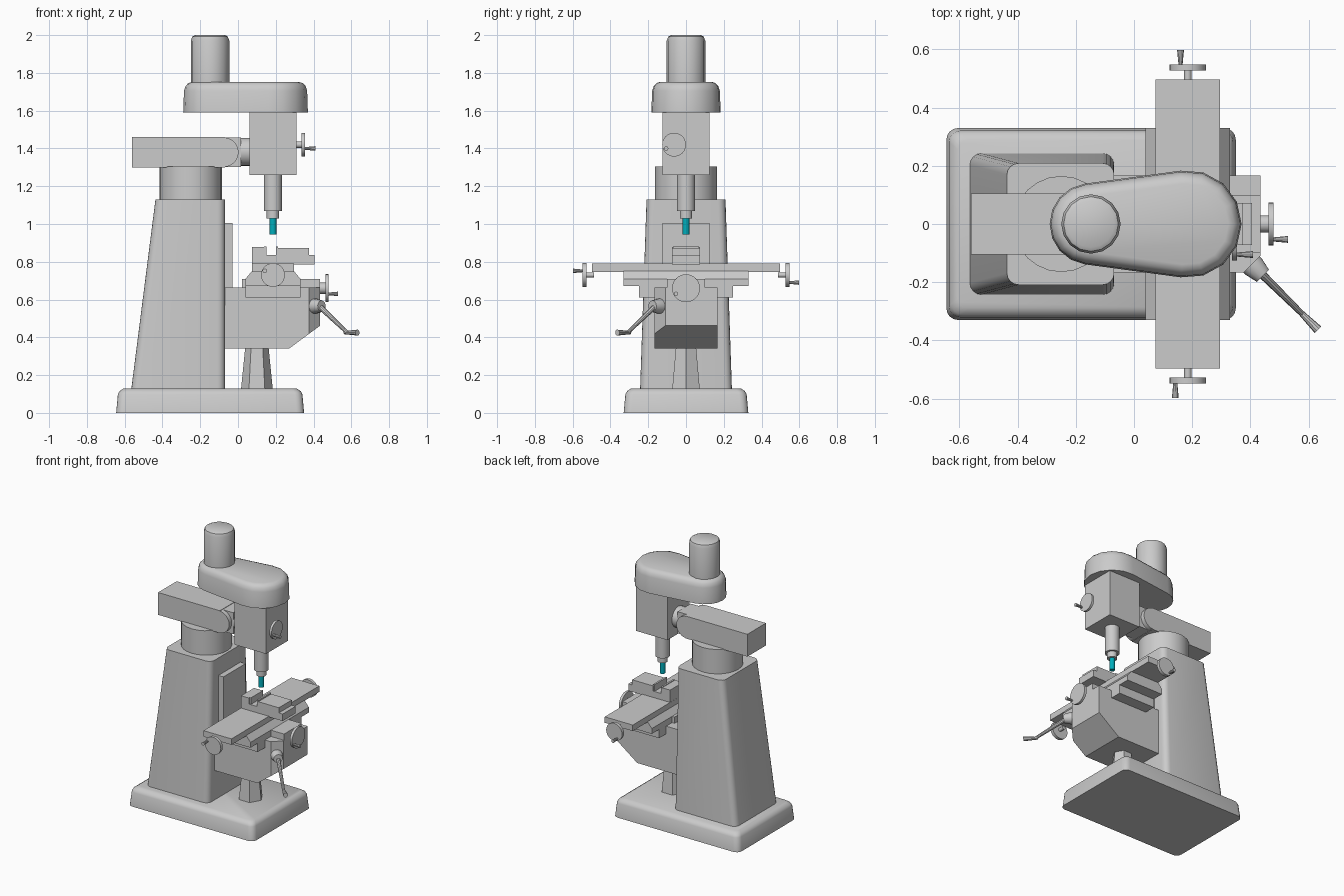
import bpy, bmesh
from math import cos, sin, pi, acos
from mathutils import Vector

if "Cube" in bpy.data.objects:
    bpy.data.objects.remove(bpy.data.objects["Cube"])


def finish(name, bm, smooth=True):
    bmesh.ops.recalc_face_normals(bm, faces=bm.faces)
    me = bpy.data.meshes.new(name)
    bm.to_mesh(me)
    bm.free()
    ob = bpy.data.objects.new(name, me)
    bpy.context.collection.objects.link(ob)
    if smooth:
        bpy.ops.object.select_all(action='DESELECT')
        bpy.context.view_layer.objects.active = ob
        ob.select_set(True)
        bpy.ops.object.shade_smooth_by_angle(angle=0.6)
    return ob


def loft(name, rings, smooth=True):
    """Skin a stack of equal-length point rings and cap both ends."""
    bm = bmesh.new()
    vs = [[bm.verts.new(p) for p in r] for r in rings]
    n = len(vs[0])
    for a, b in zip(vs, vs[1:]):
        for i in range(n):
            bm.faces.new((a[i], a[(i + 1) % n], b[(i + 1) % n], b[i]))
    bm.faces.new(vs[0])
    bm.faces.new(vs[-1])
    return finish(name, bm, smooth)


def box(name, x0, x1, y0, y1, z0, z1):
    return extrude(name, [(x0, z0), (x1, z0), (x1, z1), (x0, z1)], y0, y1)


def extrude(name, profile, y0, y1):
    """Side profile in x, z pulled along y."""
    return loft(name, [[(x, y, z) for x, z in profile] for y in (y0, y1)], False)


def lathe(name, p, d, steps, n=20, smooth=True):
    """Turned part: steps are (distance along d, radius)."""
    p, d = Vector(p), Vector(d).normalized()
    u = d.orthogonal().normalized()
    if abs(d.z) > 0.99:
        u = Vector((1, 0, 0))
    w = d.cross(u)
    rings = [[p + d * t + (u * cos(2 * pi * i / n) + w * sin(2 * pi * i / n)) * r
              for i in range(n)] for t, r in steps]
    return loft(name, rings, smooth)


def round_rect(x0, x1, hy, z, r, seg=4):
    pts = []
    for cx, cy, a0 in ((x1 - r, hy - r, 0), (x0 + r, hy - r, 1),
                       (x0 + r, r - hy, 2), (x1 - r, r - hy, 3)):
        for i in range(seg + 1):
            a = (a0 + i / seg) * pi / 2
            pts.append((cx + r * cos(a), cy + r * sin(a), z))
    return pts


def belt_ring(z, inset, n=8):
    """Outline around two circles of different size."""
    a = acos((0.14 - 0.185) / 0.335)
    pts = []
    for cx, r, a0, a1 in ((0.185, 0.185, -a, a), (-0.15, 0.14, a, 2 * pi - a)):
        for i in range(n + 1):
            t = a0 + (a1 - a0) * i / n
            pts.append((cx + (r - inset) * cos(t), (r - inset) * sin(t), z))
    return pts


def handwheel(name, start, d, shaft, shaft_r, r, thick, grip, grip_len):
    """Shaft, disc and a flared grip; grip is the offset from the disc centre."""
    start, d = Vector(start), Vector(d)
    lathe(name + "_shaft", start - d * 0.01, d, [(0, shaft_r), (shaft + 0.015, shaft_r)], 14)
    lathe(name + "_disc", start + d * shaft, d, [(0, r), (thick, r)], 24)
    lathe(name + "_grip", start + d * (shaft + thick - 0.003) + Vector(grip), d,
          [(0, 0.007), (grip_len + 0.003, 0.012)], 10)


# base and column
loft("base", [round_rect(-0.645, 0.35, 0.33, 0, 0.04),
              round_rect(-0.636, 0.341, 0.321, 0.098, 0.04),
              round_rect(-0.627, 0.332, 0.312, 0.115, 0.038),
              round_rect(-0.605, 0.31, 0.29, 0.13, 0.035)])
loft("column", [round_rect(-0.565, -0.068, 0.243, 0.125, 0.04),
                round_rect(-0.437, -0.068, 0.209, 1.13, 0.04)])
box("column_way", -0.08, -0.028, -0.125, 0.125, 0.38, 1.005)

# turret and ram
lathe("turret", (-0.25, 0, 1.125), (0, 0, 1), [(0, 0.165), (0.18, 0.165)], 24)
box("ram", -0.56, -0.07, -0.105, 0.105, 1.30, 1.46)
lathe("ram_knuckle", (-0.075, -0.105, 1.38), (0, 1, 0), [(0, 0.078), (0.21, 0.078)], 24)
box("ram_tongue", -0.08, 0.015, -0.075, 0.075, 1.303, 1.457)
lathe("head_flange", (-0.01, 0, 1.382), (1, 0, 0), [(0, 0.074), (0.08, 0.074)], 24)

# milling head, belt housing and motor
box("head", 0.06, 0.31, -0.125, 0.125, 1.26, 1.595)
loft("belt_housing", [belt_ring(1.59, 0), belt_ring(1.705, 0.004), belt_ring(1.73, 0.012),
                      belt_ring(1.745, 0.026), belt_ring(1.752, 0.045)])
lathe("motor", (-0.148, 0, 1.745), (0, 0, 1),
      [(0, 0.102), (0.225, 0.102), (0.247, 0.094), (0.255, 0.08)], 16)
handwheel("quill_wheel", (0.31, -0.063, 1.42), (1, 0, 0), 0.027, 0.017, 0.063, 0.017,
          (0, -0.042, -0.02), 0.055)

# quill, collet and cutter
lathe("quill", (0.185, 0, 1.07), (0, 0, 1), [(0, 0.048), (0.2, 0.048)])
lathe("collet", (0.185, 0, 1.03), (0, 0, 1), [(0, 0.033), (0.05, 0.033)])
cutter = lathe("cutter", (0.185, 0, 0.945), (0, 0, 1), [(0, 0.018), (0.09, 0.018)], 12)
teal = bpy.data.materials.new("teal")
teal.diffuse_color = (0.0, 0.42, 0.5, 1)
teal.use_nodes = True
teal.node_tree.nodes["Principled BSDF"].inputs["Base Color"].default_value = teal.diffuse_color
cutter.data.materials.append(teal)

# knee with a cut corner for the crank
knee = extrude("knee", [(-0.068, 0.34), (0.27, 0.34), (0.435, 0.462), (0.435, 0.665),
                        (-0.068, 0.665)], -0.167, 0.167)
bm = bmesh.new()
bm.from_mesh(knee.data)
cut = bmesh.ops.bisect_plane(bm, geom=bm.verts[:] + bm.edges[:] + bm.faces[:],
                             plane_co=(0.377, -0.167, 0), plane_no=(1, -1, 0), clear_outer=True)
bmesh.ops.holes_fill(bm, edges=[e for e in bm.edges if e.is_boundary], sides=0)
bmesh.ops.recalc_face_normals(bm, faces=bm.faces)
bm.to_mesh(knee.data)
bm.free()
box("knee_way", 0.02, 0.435, -0.1, 0.1, 0.66, 0.71)
lathe("knee_screw", (0.1, 0, 0.125), (0, 0, 1), [(0, 0.084), (0.22, 0.062)], 6, False)
handwheel("cross_wheel", (0.435, 0, 0.66), (1, 0, 0), 0.027, 0.03, 0.074, 0.018,
          (0, -0.053, -0.03), 0.05)

# elevating crank
lathe("crank_boss", (0.39, -0.125, 0.565), (1, -1, 0), [(0, 0.04), (0.03, 0.04), (0.075, 0.03)], 16)
arm_start, arm_end = Vector((0.425, -0.158, 0.57)), Vector((0.578, -0.309, 0.425))
arm = arm_end - arm_start
lathe("crank_arm", arm_start, arm, [(0, 0.015), (arm.length, 0.010)], 10)
lathe("crank_grip", (0.565, -0.296, 0.425), (1, -1, 0), [(0, 0.009), (0.095, 0.016)], 10)

# saddle, table and its two handwheels
box("saddle", 0.04, 0.33, -0.248, 0.248, 0.61, 0.70)
extrude("table_slide", [(0.04, 0.672), (0.33, 0.672), (0.33, 0.71), (0.295, 0.752),
                        (0.075, 0.752), (0.04, 0.71)], -0.33, 0.33)
box("table", 0.074, 0.296, -0.497, 0.497, 0.747, 0.79)
for side, s, grip in (("near", -1, (-0.043, 0, 0.022)), ("far", 1, (-0.025, 0, -0.04))):
    handwheel("table_wheel_" + side, (0.185, s * 0.497, 0.73), (0, s, 0), 0.03, 0.013, 0.063,
              0.022, grip, 0.05)

# vise
extrude("vise_body", [(0.075, 0.785), (0.405, 0.785), (0.405, 0.835), (0.375, 0.835),
                      (0.375, 0.872), (0.21, 0.872), (0.21, 0.835), (0.14, 0.835),
                      (0.14, 0.878), (0.075, 0.878)], -0.073, 0.073)
for name, x in (("fixed_jaw", 0.138), ("moving_jaw", 0.2)):
    box(name, x, x + 0.013, -0.07, 0.07, 0.83, 0.882)
